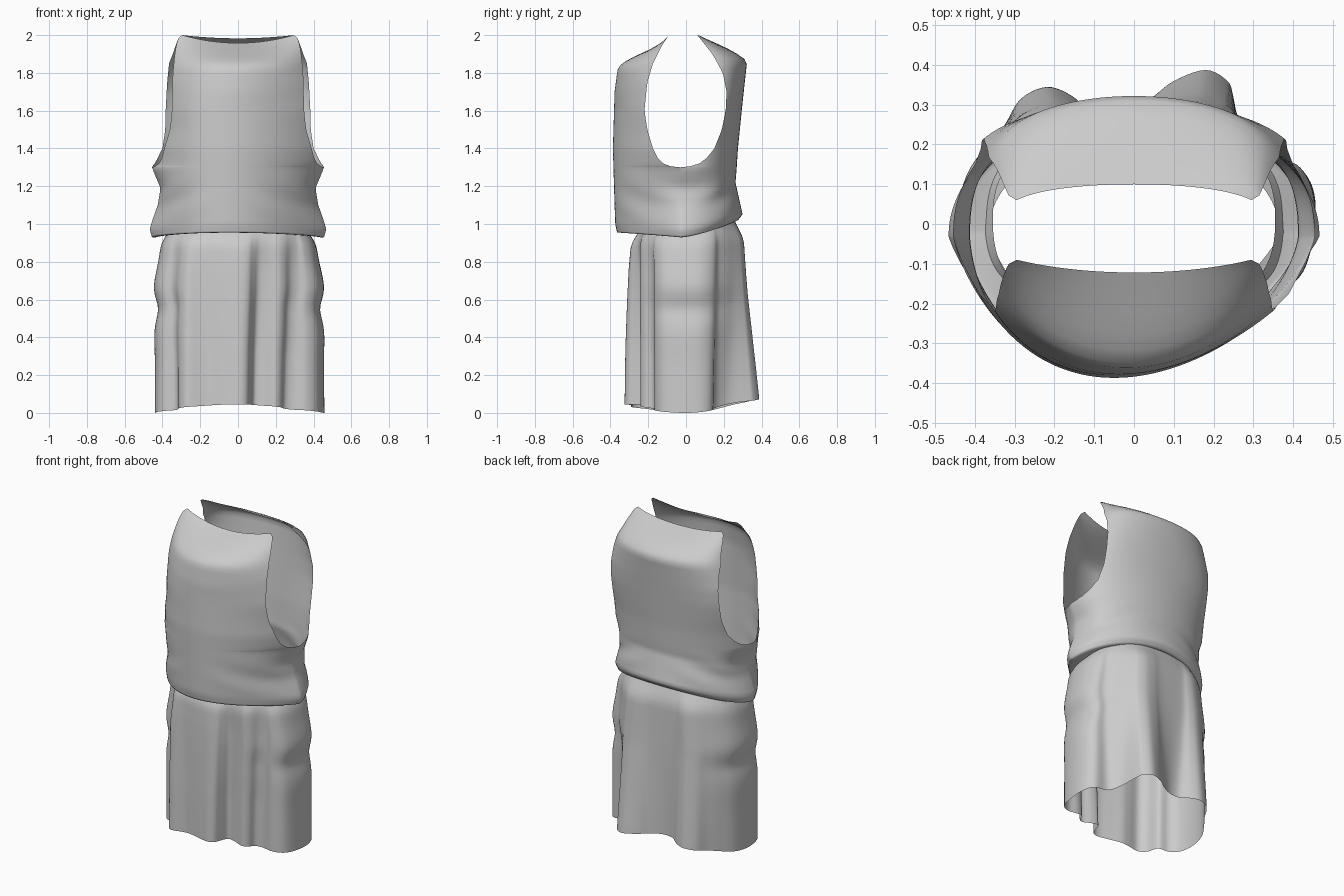
import bpy, bmesh, math
from mathutils import Vector

if "Cube" in bpy.data.objects:
    bpy.data.objects.remove(bpy.data.objects["Cube"])

cloth = bpy.data.materials.new("light grey cloth")
cloth.diffuse_color = (0.6, 0.6, 0.6, 1)
cloth.use_nodes = True
cloth.node_tree.nodes["Principled BSDF"].inputs["Base Color"].default_value = cloth.diffuse_color


def curve(keys, z):
    """Value at height z, by straight steps between (height, value) pairs."""
    if z <= keys[0][0]:
        return keys[0][1]
    for (a, va), (b, vb) in zip(keys, keys[1:]):
        if z <= b:
            return va + (vb - va) * (z - a) / (b - a)
    return keys[-1][1]


def smooth(keys, z, r=0.02):
    return sum(curve(keys, z + r * k) for k in (-1, -0.5, 0, 0.5, 1)) / 5


def bump(v, centre, width):
    return math.exp(-((v - centre) / width) ** 2)


def loft(bm, rows, closed):
    grid = [[bm.verts.new(p) for p in row] for row in rows]
    n = len(rows[0])
    for lo, hi in zip(grid, grid[1:]):
        for i in range(n if closed else n - 1):
            j = (i + 1) % n
            bm.faces.new((lo[i], lo[j], hi[j], hi[i]))


def finish(bm, name):
    bmesh.ops.remove_doubles(bm, verts=bm.verts, dist=0.0005)
    me = bpy.data.meshes.new(name)
    bm.to_mesh(me)
    bm.free()
    ob = bpy.data.objects.new(name, me)
    bpy.context.collection.objects.link(ob)
    me.materials.append(cloth)
    for f in me.polygons:
        f.use_smooth = True
    return ob


# Bodice: half width, armhole edge depth and centre depth by height
SEAM = -0.03
LOW = [(0.93, 0.455), (0.97, 0.468), (1.03, 0.45), (1.1, 0.425), (1.19, 0.41), (1.26, 0.44), (1.3, 0.455)]
FRONT = dict(
    sign=-1,
    width=LOW + [(1.4, 0.39), (1.5, 0.36), (1.6, 0.35), (1.8, 0.345),
                 (1.9, 0.335), (1.96, 0.325), (1.985, 0.315), (2, 0.295)],
    edge=[(1.3, SEAM), (1.305, -0.08), (1.32, -0.12), (1.35, -0.15), (1.4, -0.175), (1.5, -0.205),
          (1.6, -0.22), (1.75, -0.205), (1.85, -0.175), (1.95, -0.125), (2, -0.09)],
    mid=[(0.93, -0.365), (0.98, -0.375), (1.4, -0.387), (1.7, -0.378), (1.82, -0.362), (1.86, -0.345),
         (1.9, -0.29), (1.95, -0.205), (2, -0.122)],
    power=[(0.93, 1.7), (1.3, 1.5), (1.6, 1.45), (2, 1.3)], hem=0.025, dip=0.042)
BACK = dict(
    sign=1,
    width=LOW + [(1.4, 0.40), (1.5, 0.385), (1.6, 0.383), (1.75, 0.375),
                 (1.85, 0.365), (1.9, 0.345), (1.96, 0.325), (1.985, 0.315), (2, 0.295)],
    edge=[(1.3, SEAM), (1.305, 0.02), (1.32, 0.07), (1.35, 0.11), (1.4, 0.15), (1.5, 0.19),
          (1.6, 0.21), (1.7, 0.215), (1.8, 0.195), (1.9, 0.14), (2, 0.06)],
    mid=[(0.93, 0.275), (0.97, 0.30), (1.06, 0.285), (1.2, 0.262), (1.4, 0.275), (1.6, 0.295), (1.86, 0.323),
         (1.89, 0.303), (1.95, 0.205), (2, 0.10)],
    power=[(0.93, 1.0), (1.3, 0.8), (1.6, 0.48), (2, 0.5)], hem=0.09, dip=0.017)

heights = [0.93, 0.94, 0.955, 0.975] + [1.0 + 0.025 * i for i in range(12)]
heights += [1.3, 1.302, 1.305, 1.312, 1.32, 1.335, 1.35, 1.375] + [1.4 + 0.03 * i for i in range(20)]
heights += [1.985, 2.0]


def section(s, z):
    """Girth, cut-off angle, centre depth and roundness at one height."""
    e, m, p = curve(s["edge"], z), curve(s["mid"], z), curve(s["power"], z)
    stop = math.acos(min(1, max(0, (e - SEAM) / (m - SEAM)) ** (1 / p)))
    girth = curve(s["width"], z) / math.sin(stop)
    if 1.3 < z < 1.4:
        k = (z - 1.3) / 0.1
        girth = 0.455 * (1 - k) + section(s, 1.4)[0] * k
    return girth, stop, m, p


def panel(bm, s):
    rows = []
    n = 56
    for z in heights:
        girth, stop, m, p = section(s, z)
        row = []
        for i in range(n + 1):
            t = stop * (2 * i / n - 1)
            c = max(0.0, math.cos(t))
            g = girth
            if z <= 1.3:   # side tucks fade out towards the middle
                g = 0.455 + (girth - 0.455) * abs(math.sin(t)) ** 4
            x = g * math.sin(t)
            y = SEAM + (m - SEAM) * c ** p
            across = 1 - (math.sin(t) / math.sin(stop)) ** 2
            # raised hem and scooped neckline
            h = z + s["hem"] * c ** 1.5 * max(0, 1 - (z - 0.93) / 0.35)
            h -= s["dip"] * across * max(0, (z - 1.8) / 0.2)
            # slanting wrinkles above the hem, near the sides
            k = bump(z, 1.12, 0.1) * c * (1 - c) * 4
            y += s["sign"] * 0.01 * k * math.sin(28 * (z - 1.1) + 14 * abs(x))
            if s["sign"] < 0:   # front bulges slightly to one side
                x -= 0.05 * across * max(0, min(1, (1.95 - z) * 3))
            row.append(Vector((x, y, h)))
        rows.append(row)
    # hem rolled under towards the skirt
    rows.insert(0, [Vector((v.x * 0.96, v.y * 0.95, v.z - 0.001)) for v in rows[0]])
    rows.insert(0, [Vector((v.x * 0.84, v.y * 0.86, v.z + 0.02)) for v in rows[0]])
    if s["sign"] > 0:
        rows = [r[::-1] for r in rows]
    loft(bm, rows, False)


bm = bmesh.new()
panel(bm, FRONT)
panel(bm, BACK)
finish(bm, "bodice")

# Skirt: folded hem outline, counter-clockwise from the right side
HEM = [(.455, 0), (.45, .09), (.41, .14), (.32, .15), (.27, .22), (.25, .32), (.235, .36), (.18, .388), (.10, .36),
       (.04, .315), (-.03, .28), (-.10, .28), (-.16, .325), (-.22, .345), (-.285, .315), (-.325, .25), (-.37, .19),
       (-.42, .11), (-.44, 0), (-.43, -.1), (-.39, -.15), (-.325, -.17), (-.31, -.25), (-.27, -.29), (-.2, -.285),
       (-.15, -.285), (-.08, -.305), (0, -.325), (.045, -.31), (.065, -.265), (.085, -.22), (.13, -.22),
       (.19, -.24), (.225, -.22), (.245, -.175), (.29, -.16), (.36, -.165), (.425, -.12)]


def spline(pts, steps):
    out = []
    n = len(pts)
    for i in range(n):
        a, b, c, d = (Vector(pts[(i + k) % n]) for k in (-1, 0, 1, 2))
        for q in range(steps):
            t = q / steps
            out.append(0.5 * (2 * b + (c - a) * t + (2 * a - 5 * b + 4 * c - d) * t * t
                              + (3 * b - a - 3 * c + d) * t ** 3))
    return out


hem = spline(HEM, 5)
FOLD = [(0, 1), (0.3, 0.9), (0.55, 0.72), (0.75, 0.55), (0.88, 0.35), (0.98, 0.0)]
FOLD_BACK = [(0, 1), (0.3, 0.68), (0.6, 0.38), (0.88, 0.2), (0.98, 0.0)]
WIDE = [(0, 0.44), (0.5, 0.43), (0.65, 0.435), (0.8, 0.405), (0.9, 0.39), (0.98, 0.35)]
DEEP = [(0, 0.30), (0.6, 0.29), (0.88, 0.285), (0.93, 0.265), (0.98, 0.24)]
rows = []
for k in range(37):
    z = 0.98 * k / 36
    a, b = smooth(WIDE, z), smooth(DEEP, z)
    row = []
    for p in hem:
        ang = math.atan2(p.y / 0.31, p.x / 0.44)
        cx, cy = math.cos(ang), math.sin(ang)
        back = min(1, max(0, cy * 2 - 0.4))
        f = smooth(FOLD, z) * (1 - back) + smooth(FOLD_BACK, z) * back
        ex = a * math.copysign(abs(cx) ** 0.8, cx)
        ey = b * math.copysign(abs(cy) ** 0.8, cy) + 0.01
        x, y = ex + (p.x - ex) * f, ey + (p.y - ey) * f
        # hip swell and the pinch above the knee on both sides
        side = max(0, abs(cx) - 0.5) * 2
        x *= 1 + side * (0.02 * bump(z, 0.68, 0.08) - 0.035 * bump(z, 0.55, 0.06) + 0.01 * bump(z, 0.4, 0.08))
        # hem lifts at front and back, waist rises at the back
        lift = (0.045 if cy < 0 else 0.08) * cy * cy * (1 - z / 0.98)
        lift += 0.05 * max(0, cy) * max(0, (z - 0.7) / 0.28)
        row.append(Vector((x, y, z + lift)))
    rows.append(row)
bm = bmesh.new()
loft(bm, rows, True)
finish(bm, "skirt")
